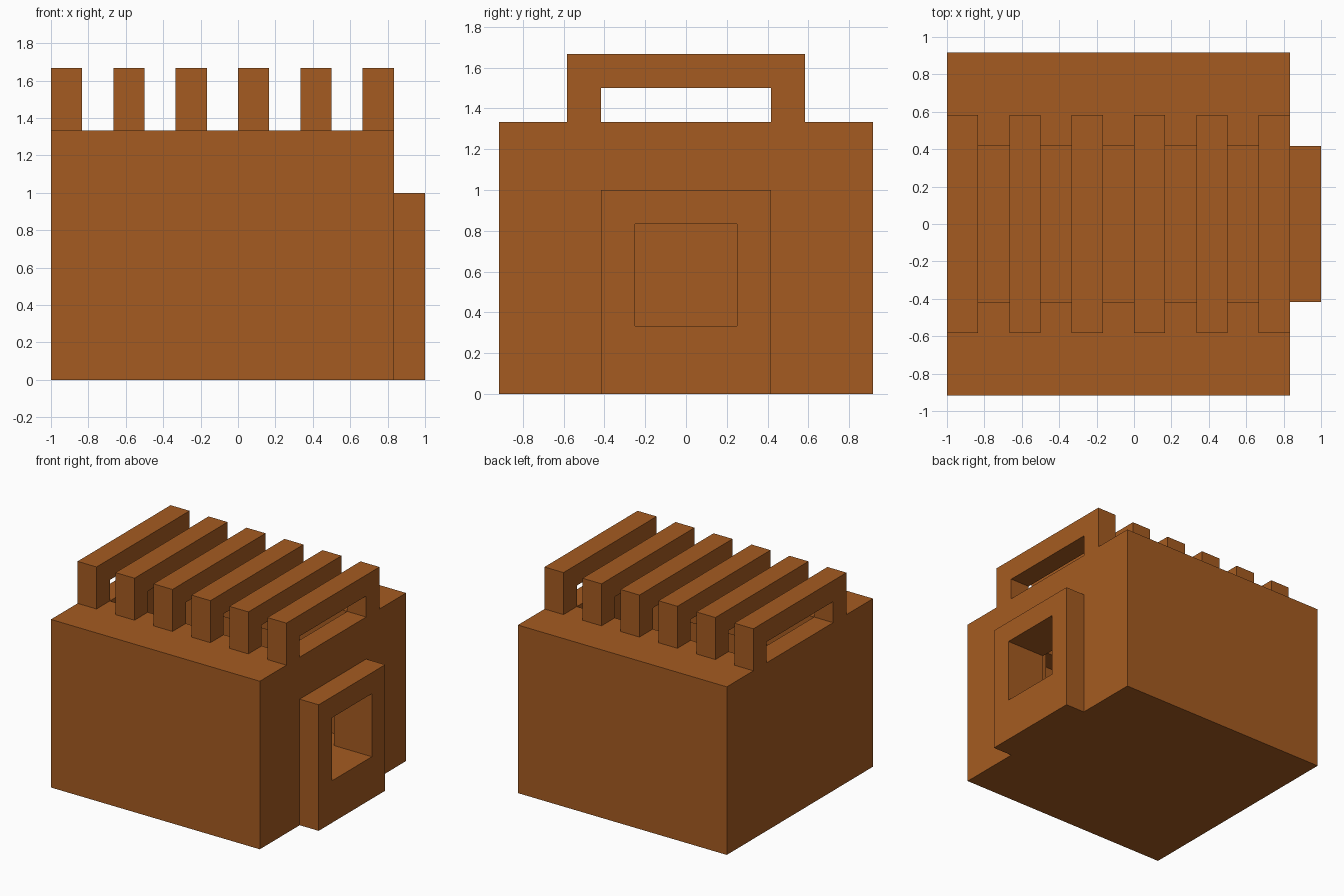
import bpy
import bmesh

cube = bpy.data.objects.get("Cube")
if cube:
    bpy.data.objects.remove(cube, do_unlink=True)

U = 1 / 6  # block unit: every part sits on this grid

clay = bpy.data.materials.new("warm_brown")
clay.use_nodes = True
BROWN = (0.376, 0.105, 0.015, 1)
clay.diffuse_color = BROWN
clay.node_tree.nodes["Principled BSDF"].inputs["Base Color"].default_value = BROWN


def add_object(name, bm):
    bmesh.ops.recalc_face_normals(bm, faces=bm.faces)
    mesh = bpy.data.meshes.new(name)
    bm.to_mesh(mesh)
    bm.free()
    mesh.materials.append(clay)
    ob = bpy.data.objects.new(name, mesh)
    bpy.context.collection.objects.link(ob)
    return ob


def box(name, x, y, z):
    """Box from (low, high) ranges in block units."""
    bm = bmesh.new()
    bmesh.ops.create_cube(bm, size=1)
    for v in bm.verts:
        v.co = [U * (r[0] if c < 0 else r[1]) for c, r in zip(v.co, (x, y, z))]
    return add_object(name, bm)


def carve(ob, cutters):
    """Subtract the cutters, bake the result and drop the cutters."""
    for c in cutters:
        c.hide_render = True
        mod = ob.modifiers.new("cut", 'BOOLEAN')
        mod.operation = 'DIFFERENCE'
        mod.solver = 'EXACT'
        mod.object = c
    bpy.context.view_layer.update()
    graph = bpy.context.evaluated_depsgraph_get()
    mesh = bpy.data.meshes.new_from_object(ob.evaluated_get(graph))
    ob.modifiers.clear()
    ob.data = mesh
    for c in cutters:
        bpy.data.objects.remove(c, do_unlink=True)


# Hollow thick-walled body with a doorway and a long roof opening
body = box("oven_body", (-6, 5), (-5.5, 5.5), (0, 8))
carve(body, [
    box("chamber_cutter", (-4, 3), (-3.5, 3.5), (2, 6)),
    box("doorway_cutter", (2, 6), (-2.5, 2.5), (2, 6)),
    box("door_seat_cutter", (4, 6), (-2.5, 2.5), (-1, 6)),
    box("roof_cutter", (-5, 4), (-2.5, 2.5), (5, 9)),
])

# Door block set into the doorway, with a square window through it
door = box("door_frame", (4, 6), (-2.5, 2.5), (0, 6))
carve(door, [box("window_cutter", (3, 7), (-1.5, 1.5), (2, 5))])

# Row of arched grill bars across the roof
arch = [(-3.5, 8), (-3.5, 10), (3.5, 10), (3.5, 8),
        (2.5, 8), (2.5, 9), (-2.5, 9), (-2.5, 8)]
for i in range(6):
    left = -6 + 2 * i
    bm = bmesh.new()
    face = bm.faces.new([bm.verts.new((left * U, y * U, z * U)) for y, z in arch])
    out = bmesh.ops.extrude_face_region(bm, geom=[face])
    moved = [g for g in out["geom"] if isinstance(g, bmesh.types.BMVert)]
    bmesh.ops.translate(bm, verts=moved, vec=(U, 0, 0))
    add_object(f"grill_bar_{i + 1}", bm)
